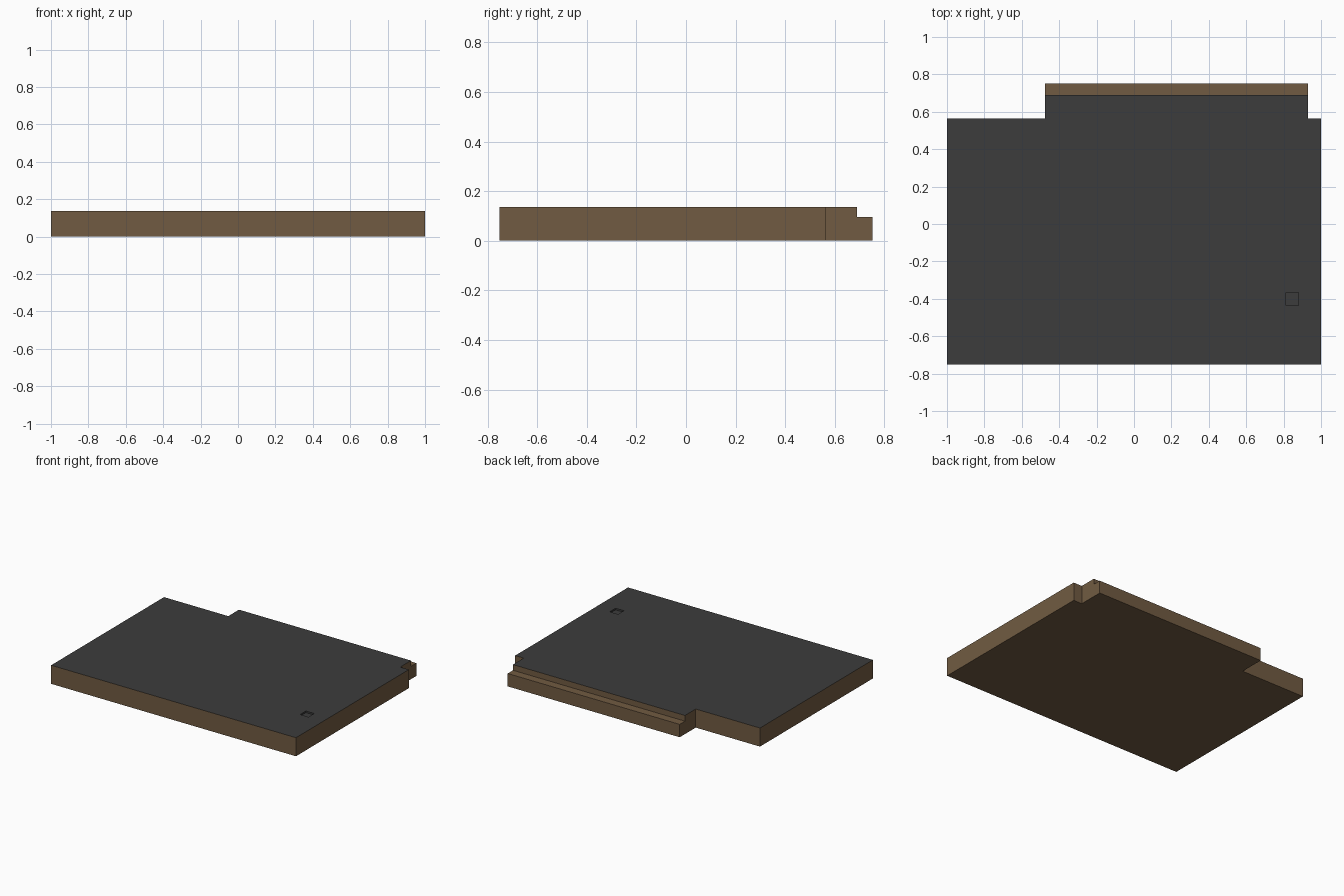
import bpy, bmesh

if "Cube" in bpy.data.objects:
    bpy.data.objects.remove(bpy.data.objects["Cube"])

TOP, LEDGE = 0.137, 0.095
BACK, STEP_Y = 0.752, 0.69


def material(name, rgb):
    m = bpy.data.materials.new(name)
    m.diffuse_color = (*rgb, 1.0)
    m.use_nodes = True
    m.node_tree.nodes["Principled BSDF"].inputs["Base Color"].default_value = m.diffuse_color
    return m


def prism(name, outline, z0, z1):
    """Closed prism from an outline in the xy plane."""
    bm = bmesh.new()
    face = bm.faces.new([bm.verts.new((x, y, z0)) for x, y in outline])
    up = bmesh.ops.extrude_face_region(bm, geom=[face])["geom"]
    verts = [v for v in up if isinstance(v, bmesh.types.BMVert)]
    bmesh.ops.translate(bm, verts=verts, vec=(0, 0, z1 - z0))
    bmesh.ops.recalc_face_normals(bm, faces=bm.faces[:])
    mesh = bpy.data.meshes.new(name)
    bm.to_mesh(mesh)
    bm.free()
    obj = bpy.data.objects.new(name, mesh)
    bpy.context.collection.objects.link(obj)
    return obj


def rect(x0, x1, y0, y1):
    return [(x0, y0), (x1, y0), (x1, y1), (x0, y1)]


def cut(target, cutter):
    cutter.hide_render = True
    mod = target.modifiers.new("cut", 'BOOLEAN')
    mod.operation, mod.solver, mod.object = 'DIFFERENCE', 'EXACT', cutter
    bpy.context.view_layer.objects.active = target
    bpy.ops.object.modifier_apply(modifier=mod.name)
    bpy.data.objects.remove(cutter)


# Slab with a wide tab along the back
slab = prism("slab", [(-1, -BACK), (1, -BACK), (1, 0.565), (0.93, 0.565),
                      (0.93, BACK), (-0.475, BACK), (-0.475, 0.565),
                      (-1, 0.565)], 0, TOP)

# Lowered ledge on the tab, small shallow recess near the front right corner
cut(slab, prism("ledge_cutter", rect(-0.7, 1.1, STEP_Y, 0.9), LEDGE, 0.3))
cut(slab, prism("recess_cutter", rect(0.812, 0.88, -0.435, -0.367), TOP - 0.012, 0.3))

# Brown body, dark top surface and recess
slab.data.materials.clear()
slab.data.materials.append(material("brown body", (0.165, 0.105, 0.054)))
slab.data.materials.append(material("dark grey top", (0.045, 0.045, 0.045)))
for f in slab.data.polygons:
    c = f.center
    in_recess = 0.8 < c.x < 0.9 and -0.45 < c.y < -0.35 and c.z > 0.1
    is_top = f.normal.z > 0.9 and c.z > LEDGE + 0.01
    f.material_index = 1 if in_recess or is_top else 0
    f.use_smooth = False
